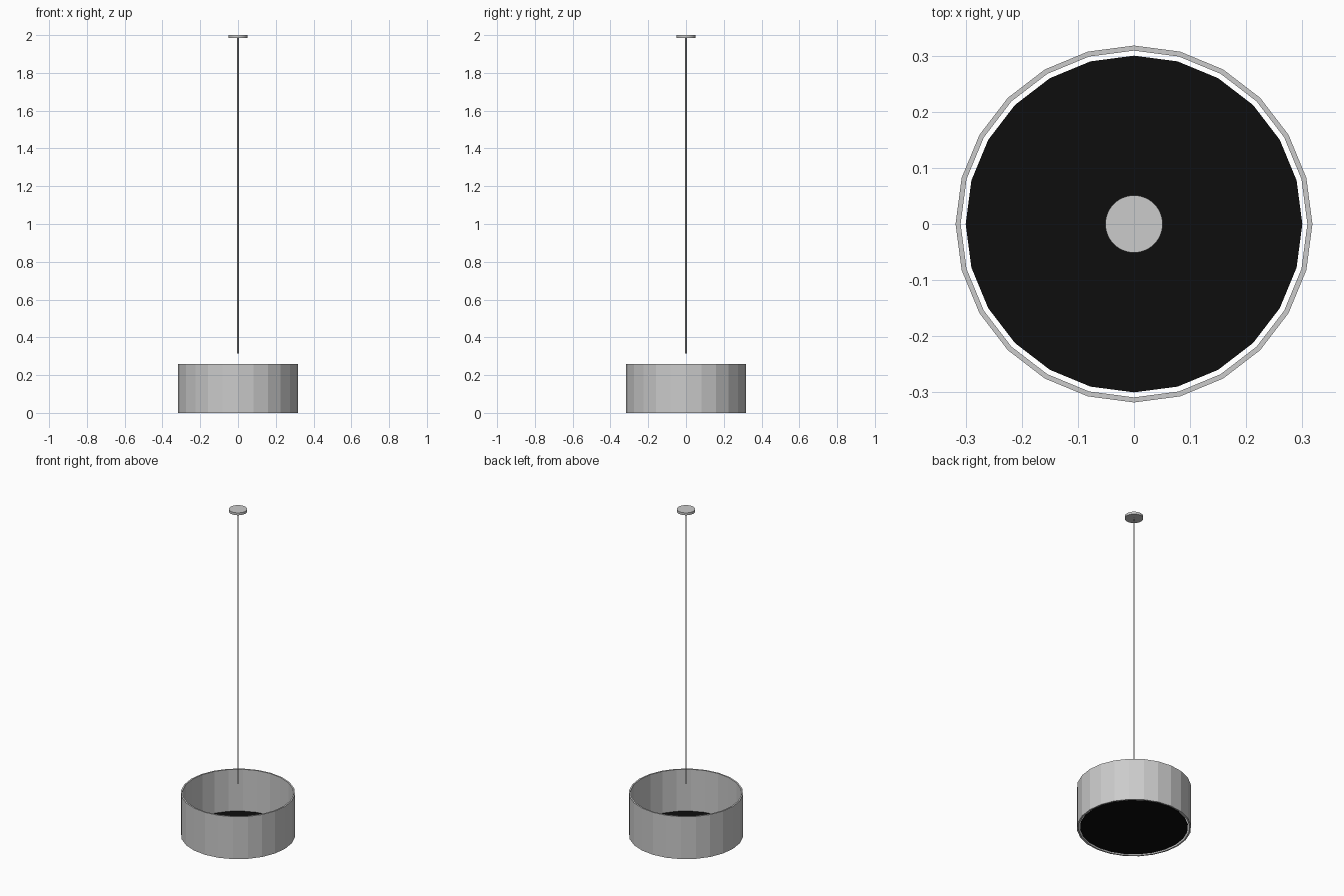
import bpy, bmesh
from math import radians, cos, sin, pi

if "Cube" in bpy.data.objects:
    bpy.data.objects.remove(bpy.data.objects["Cube"])


def cylinder(name, radius, z0, z1, sides):
    bpy.ops.mesh.primitive_cylinder_add(vertices=sides, radius=radius, depth=z1 - z0,
                                        location=(0, 0, (z0 + z1) / 2))
    obj = bpy.context.object
    obj.name = name
    return obj


def spin_closed(name, profile, sides):
    """Revolve a closed (radius, z) profile round the z axis."""
    bm = bmesh.new()
    rings = [[bm.verts.new((r * cos(2 * pi * i / sides), r * sin(2 * pi * i / sides), z))
              for r, z in profile] for i in range(sides)]
    n = len(profile)
    for i in range(sides):
        a, b = rings[i], rings[(i + 1) % sides]
        for j in range(n):
            k = (j + 1) % n
            bm.faces.new((a[j], b[j], b[k], a[k]))
    bmesh.ops.recalc_face_normals(bm, faces=bm.faces)
    mesh = bpy.data.meshes.new(name)
    bm.to_mesh(mesh)
    bm.free()
    obj = bpy.data.objects.new(name, mesh)
    bpy.context.collection.objects.link(obj)
    return obj


# Open drum shade, flat 24-sided wall
spin_closed("drum_shade", [(0.318, 0), (0.318, 0.26), (0.309, 0.26), (0.309, 0)], 24)

# Black diffuser disc just inside the bottom opening
diffuser = cylinder("diffuser_disc", 0.30, 0.003, 0.008, 24)
black = bpy.data.materials.new("black")
black.diffuse_color = (0.004, 0.004, 0.004, 1)
black.use_nodes = True
black.node_tree.nodes["Principled BSDF"].inputs["Base Color"].default_value = black.diffuse_color
diffuser.data.materials.append(black)

# Hanging cord and round ceiling plate
for part in (cylinder("cord", 0.004, 0.315, 1.99, 16),
             cylinder("ceiling_plate", 0.051, 1.985, 2.0, 48)):
    bpy.ops.object.select_all(action='DESELECT')
    part.select_set(True)
    bpy.context.view_layer.objects.active = part
    bpy.ops.object.shade_smooth_by_angle(angle=radians(30))
